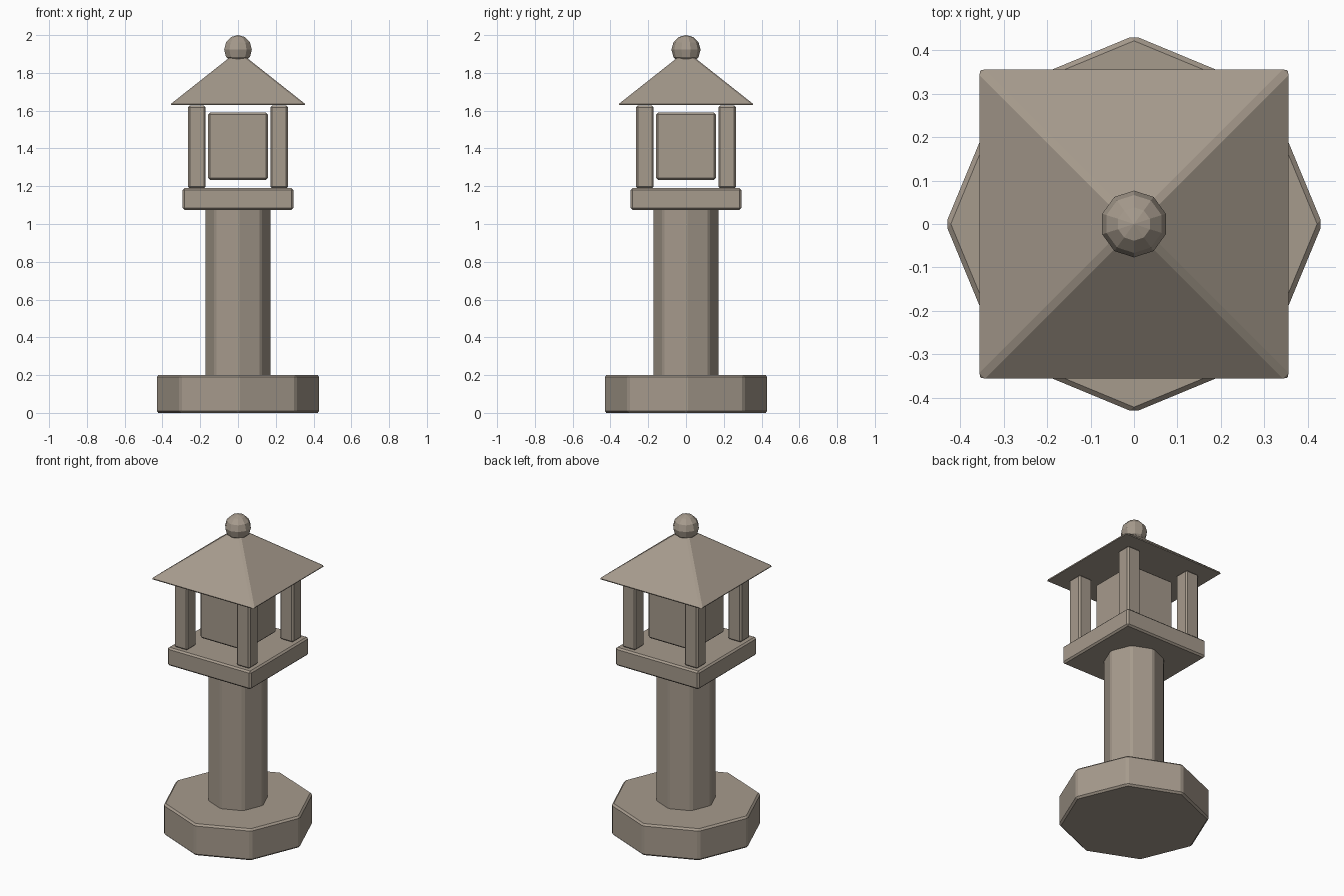
import bpy
import bmesh
from math import radians, sqrt
from mathutils import Matrix, Vector

if "Cube" in bpy.data.objects:
    bpy.data.objects.remove(bpy.data.objects["Cube"])

stone = bpy.data.materials.new("weathered_stone")
stone.diffuse_color = (0.38, 0.325, 0.265, 1)
stone.use_nodes = True
stone.node_tree.nodes["Principled BSDF"].inputs["Base Color"].default_value = stone.diffuse_color


def finish(name, bm, bevel=0.0):
    """Turn a bmesh into a named stone object with chamfered edges."""
    if bevel:
        bmesh.ops.bevel(bm, geom=bm.edges[:], offset=bevel, segments=1,
                        affect='EDGES', clamp_overlap=True)
    bmesh.ops.recalc_face_normals(bm, faces=bm.faces[:])
    mesh = bpy.data.meshes.new(name)
    bm.to_mesh(mesh)
    bm.free()
    mesh.materials.append(stone)
    obj = bpy.data.objects.new(name, mesh)
    bpy.context.collection.objects.link(obj)
    return obj


def prism(name, sides, r_low, r_high, z0, z1, turn=0.0, bevel=0.01):
    """Upright prism, frustum or pyramid on the central axis."""
    bm = bmesh.new()
    bmesh.ops.create_cone(
        bm, cap_ends=True, segments=sides, radius1=r_low, radius2=r_high,
        depth=z1 - z0,
        matrix=Matrix.Translation((0, 0, (z0 + z1) / 2)) @ Matrix.Rotation(radians(turn), 4, 'Z'))
    return finish(name, bm, bevel)


def block(name, half, z0, z1, x=0.0, y=0.0, bevel=0.01):
    """Square block with the given half width."""
    bm = bmesh.new()
    bmesh.ops.create_cube(bm, size=1)
    bmesh.ops.scale(bm, vec=(2 * half, 2 * half, z1 - z0), verts=bm.verts)
    bmesh.ops.translate(bm, vec=Vector((x, y, (z0 + z1) / 2)), verts=bm.verts)
    return finish(name, bm, bevel)


# Octagonal foot and shaft, corners on the axes
prism("base", 8, 0.434, 0.434, 0.0, 0.2, bevel=0.011)
prism("shaft", 8, 0.175, 0.175, 0.19, 1.085, bevel=0.01)

# Square platform and the light chamber with its four posts
block("platform", 0.293, 1.075, 1.19, bevel=0.01)
block("light_box", 0.158, 1.233, 1.59, bevel=0.01)
for sx in (-1, 1):
    for sy in (-1, 1):
        side = ("front" if sy < 0 else "back") + ("_left" if sx < 0 else "_right")
        block("post_" + side, 0.047, 1.188, 1.628, 0.218 * sx, 0.218 * sy)

# Pyramid roof with chamfered hips and eaves
prism("roof", 4, 0.364 * sqrt(2), 0.03, 1.629, 1.9, turn=45, bevel=0.01)

# Faceted ball finial
bm = bmesh.new()
bmesh.ops.create_uvsphere(bm, u_segments=10, v_segments=6, radius=0.077,
                          matrix=Matrix.Translation((0, 0, 1.923)))
finish("finial", bm)
